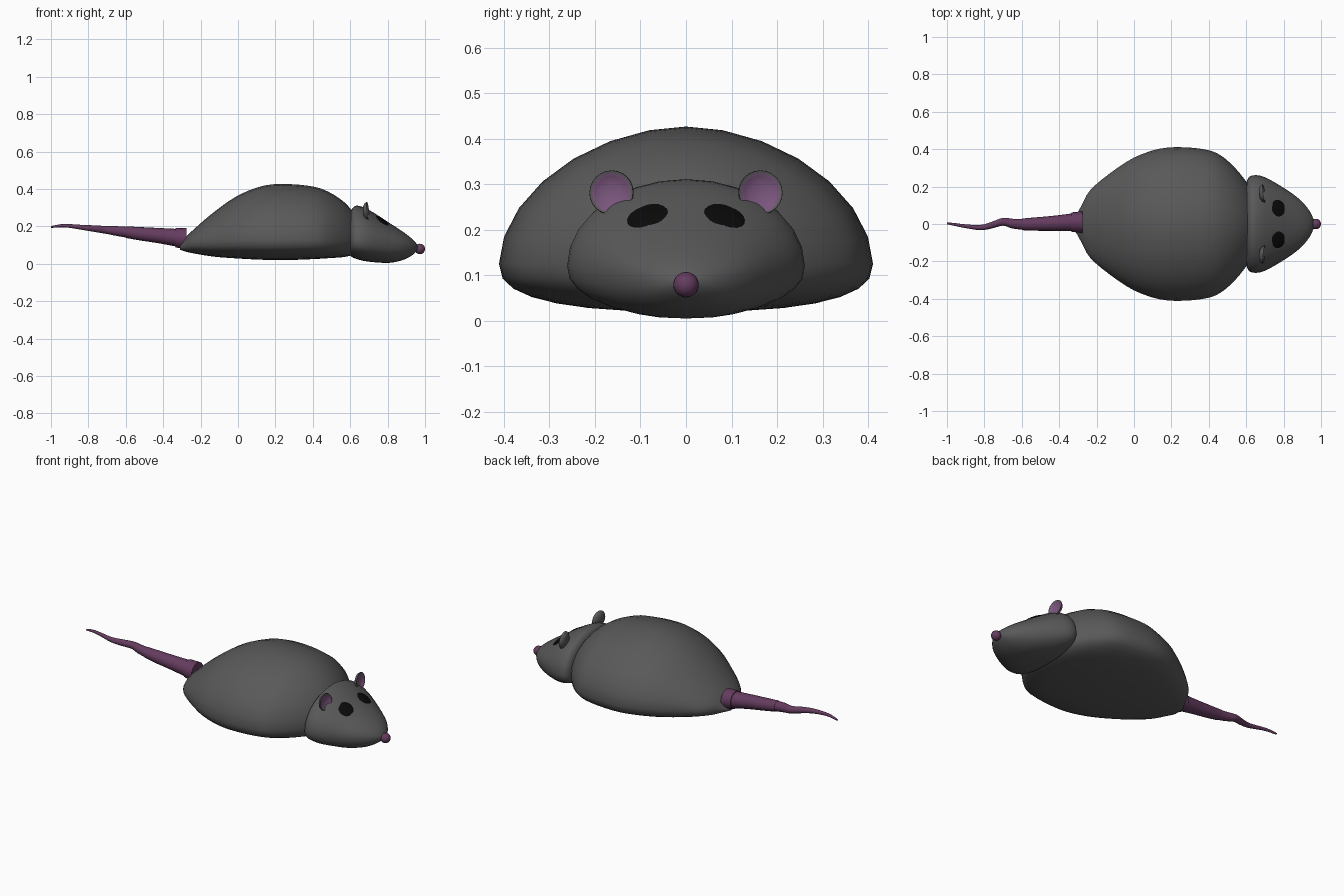
import bpy, bmesh, math
from mathutils import Vector

cube = bpy.data.objects.get("Cube")
if cube:
    bpy.data.objects.remove(cube, do_unlink=True)


def material(name, rgb):
    m = bpy.data.materials.new(name)
    m.use_nodes = True
    m.diffuse_color = (*rgb, 1)
    m.node_tree.nodes["Principled BSDF"].inputs["Base Color"].default_value = (*rgb, 1)
    return m


GREY = material("fur grey", (0.10, 0.10, 0.10))
PLUM = material("tail plum", (0.13, 0.045, 0.115))
MAUVE = material("inner ear mauve", (0.19, 0.09, 0.20))
BLACK = material("eye black", (0.003, 0.003, 0.003))


def finish(bm, name, mats, angle=50):
    bmesh.ops.recalc_face_normals(bm, faces=bm.faces)
    mesh = bpy.data.meshes.new(name)
    bm.to_mesh(mesh)
    bm.free()
    ob = bpy.data.objects.new(name, mesh)
    bpy.context.collection.objects.link(ob)
    for m in mats:
        mesh.materials.append(m)
    bpy.ops.object.select_all(action='DESELECT')
    ob.select_set(True)
    bpy.context.view_layer.objects.active = ob
    bpy.ops.object.shade_smooth_by_angle(angle=math.radians(angle))
    return ob


def resample(rows, steps):
    """Smooth curve through rows of numbers."""
    out = []
    for i in range(len(rows) - 1):
        a, b = rows[max(i - 1, 0)], rows[i]
        c, d = rows[i + 1], rows[min(i + 2, len(rows) - 1)]
        for s in range(steps):
            t = s / steps
            out.append([0.5 * (2 * q + (r - p) * t + (2 * p - 5 * q + 4 * r - u) * t * t
                               + (3 * q - p - 3 * r + u) * t ** 3)
                        for p, q, r, u in zip(a, b, c, d)])
    return out + [list(rows[-1])]


def skin(bm, rings):
    """Join rings of points and close both ends."""
    vs = [[bm.verts.new(p) for p in ring] for ring in rings]
    n = len(vs[0])
    for a, b in zip(vs, vs[1:]):
        for k in range(n):
            bm.faces.new((a[k], a[(k + 1) % n], b[(k + 1) % n], b[k]))
    bm.faces.new(vs[0])
    bm.faces.new(vs[-1])


def power(v, e):
    return math.copysign(abs(v) ** e, v)


def loft(name, stations, top_e, low_e, sides=28):
    """Stations hold x, half width, and bottom, widest and top heights."""
    rings = []
    for x, w, low, mid, top in resample(stations, 3):
        ring = []
        for k in range(sides):
            a = math.tau * k / sides
            c, s = math.cos(a), math.sin(a)
            e, h = (top_e, top - mid) if s >= 0 else (low_e, mid - low)
            ring.append((x, w * power(c, e), mid + h * power(s, e)))
        rings.append(ring)
    bm = bmesh.new()
    skin(bm, rings)
    return finish(bm, name, [GREY], 60)


# Body
loft("body", [
    (-0.31, 0.045, 0.075, 0.085, 0.095),
    (-0.28, 0.10, 0.065, 0.10, 0.14),
    (-0.235, 0.18, 0.055, 0.11, 0.185),
    (-0.13, 0.27, 0.038, 0.12, 0.275),
    (0.0, 0.355, 0.028, 0.125, 0.365),
    (0.14, 0.403, 0.021, 0.125, 0.418),
    (0.27, 0.41, 0.02, 0.125, 0.426),
    (0.405, 0.393, 0.025, 0.125, 0.412),
    (0.487, 0.35, 0.03, 0.125, 0.383),
    (0.567, 0.27, 0.036, 0.125, 0.33),
    (0.63, 0.18, 0.05, 0.125, 0.26)], 1.08, 0.78)

# Head
loft("head", [
    (0.595, 0.17, 0.07, 0.12, 0.24),
    (0.605, 0.235, 0.04, 0.12, 0.285),
    (0.635, 0.26, 0.025, 0.12, 0.311),
    (0.70, 0.25, 0.011, 0.12, 0.288),
    (0.81, 0.187, 0.005, 0.11, 0.218),
    (0.89, 0.128, 0.023, 0.10, 0.165),
    (0.94, 0.068, 0.052, 0.09, 0.125),
    (0.962, 0.02, 0.077, 0.085, 0.094)], 1.0, 0.85)


def ball(name, loc, size, normal, mat, segs=20):
    bm = bmesh.new()
    bmesh.ops.create_uvsphere(bm, u_segments=segs, v_segments=12, radius=1)
    ob = finish(bm, name, [mat])
    ob.location, ob.scale = loc, size
    ob.rotation_euler = Vector(normal).to_track_quat('Z', 'Y').to_euler()
    return ob


# Nose
ball("nose", (0.972, 0, 0.079), (0.028,) * 3, (1, 0, 0), PLUM)


def ear(name, side):
    """Shallow cup facing forward, with a coloured hollow."""
    profile = [(0.006, -0.016), (0.028, -0.013), (0.043, -0.004), (0.049, 0.006),
               (0.048, 0.010), (0.043, 0.009), (0.036, 0.003), (0.02, -0.002), (0.004, -0.004)]
    rings = [[(r * math.cos(math.tau * k / 24), r * math.sin(math.tau * k / 24), h)
              for k in range(24)] for r, h in profile]
    bm = bmesh.new()
    skin(bm, rings)
    ob = finish(bm, name, [GREY, MAUVE], 60)
    for p in ob.data.polygons:
        c = p.center
        if math.hypot(c.x, c.y) < 0.045 and p.normal.z > 0.1:
            p.material_index = 1
    ob.location = (0.685, side * 0.163, 0.281)
    ob.rotation_euler = Vector((1, side * 0.12, 0.1)).to_track_quat('Z', 'Y').to_euler()


for label, side in (("left", 1), ("right", -1)):
    ear(label + "_ear", side)
    ball(label + "_eye", (0.768, side * 0.085, 0.225), (0.05, 0.053, 0.012),
         (0.54, side * 0.24, 0.8), BLACK)


def tube(name, path, steps, sides=16):
    """Path rows hold x, y, z and radius."""
    rings = []
    for x, y, z, r in resample(path, steps):
        rings.append([(x, y + r * math.cos(math.tau * k / sides),
                       z + r * math.sin(math.tau * k / sides)) for k in range(sides)])
    bm = bmesh.new()
    skin(bm, rings)
    finish(bm, name, [PLUM], 45)


# Tail: collar, thick root and wavy tip
tube("tail_collar", [(-0.275, 0.01, 0.133, 0.058), (-0.335, 0.01, 0.14, 0.052)], 1)
tube("tail_root", [(-0.32, 0.01, 0.138, 0.048), (-0.42, 0.004, 0.15, 0.041),
                   (-0.52, 0.0, 0.16, 0.036), (-0.60, -0.002, 0.169, 0.031)], 2)
tube("tail_tip", [(-0.59, -0.002, 0.168, 0.029), (-0.65, 0.002, 0.175, 0.026),
                  (-0.70, 0.012, 0.18, 0.021), (-0.76, -0.006, 0.187, 0.018),
                  (-0.82, -0.019, 0.193, 0.014), (-0.90, -0.012, 0.202, 0.01),
                  (-0.95, -0.004, 0.203, 0.008), (-1.0, 0.004, 0.196, 0.005)], 3)
